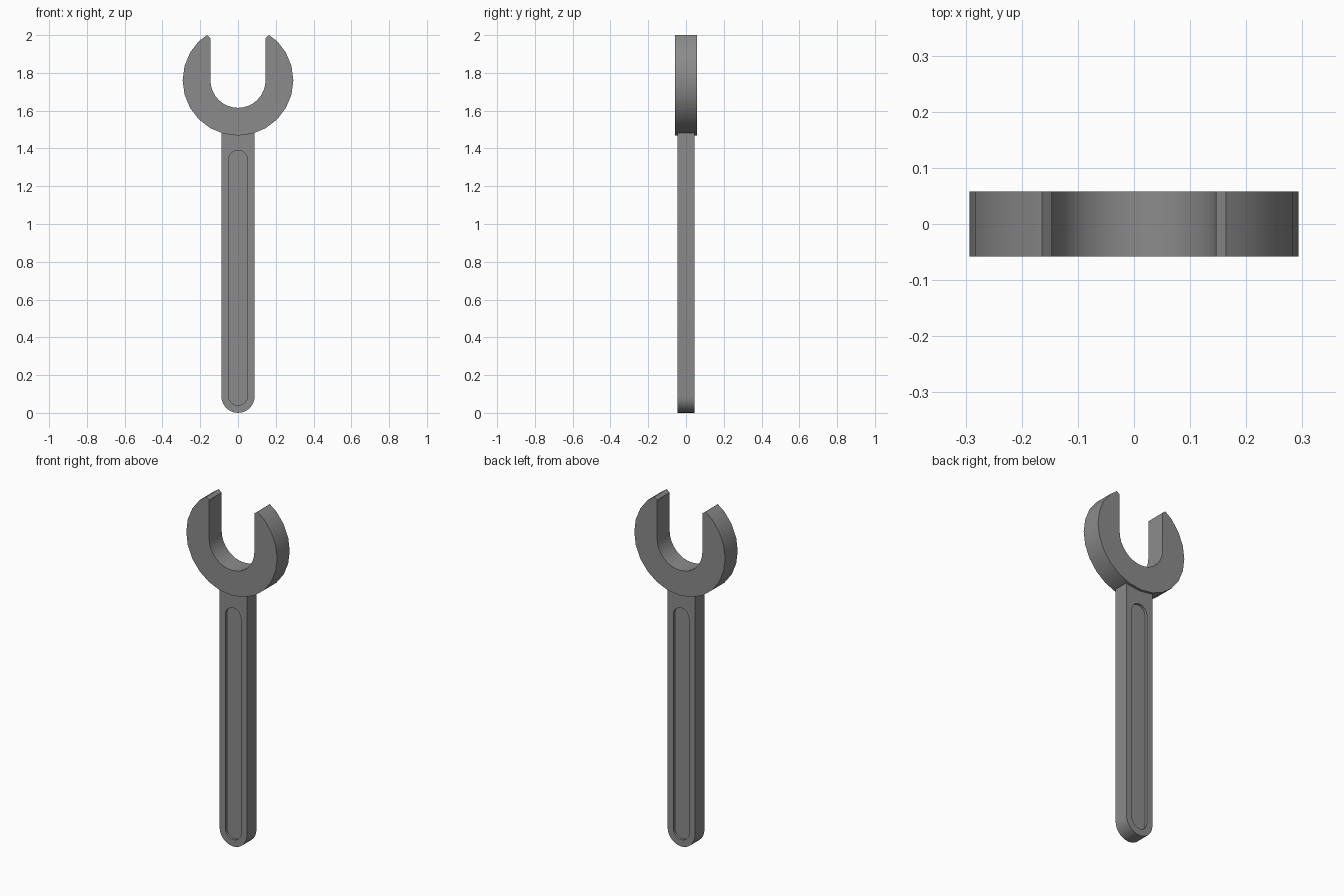
import bpy, bmesh, math

if "Cube" in bpy.data.objects:
    bpy.data.objects.remove(bpy.data.objects["Cube"])

steel = bpy.data.materials.new("dark_steel")
steel.diffuse_color = (0.26, 0.26, 0.26, 1)
steel.use_nodes = True
steel.node_tree.nodes["Principled BSDF"].inputs["Base Color"].default_value = steel.diffuse_color


def arc(cx, cz, r, a0, a1, n):
    return [(cx + r * math.cos(math.radians(a0 + (a1 - a0) * i / n)),
             cz + r * math.sin(math.radians(a0 + (a1 - a0) * i / n))) for i in range(n + 1)]


def loft(name, rings):
    """Join equal-count (x, z) outlines placed at depth y, capping both ends."""
    bm = bmesh.new()
    loops = [[bm.verts.new((x, y, z)) for x, z in pts] for y, pts in rings]
    for a, b in zip(loops, loops[1:]):
        for i in range(len(a)):
            j = (i + 1) % len(a)
            bm.faces.new((a[i], a[j], b[j], b[i]))
    bm.faces.new(loops[0])
    bm.faces.new(loops[-1])
    bmesh.ops.recalc_face_normals(bm, faces=bm.faces)
    mesh = bpy.data.meshes.new(name)
    bm.to_mesh(mesh)
    bm.free()
    mesh.materials.append(steel)
    obj = bpy.data.objects.new(name, mesh)
    bpy.context.collection.objects.link(obj)
    bpy.ops.object.select_all(action='DESELECT')
    obj.select_set(True)
    bpy.context.view_layer.objects.active = obj
    bpy.ops.object.shade_smooth_by_angle(angle=math.radians(30))
    return obj


# Open jaw head: faceted outer circle, bevelled tips, U-shaped slot
CZ = 1.761
outer = arc(0, CZ, 0.293, 135, 405, 18)
tip_r = [(0.164, 2.0), (0.146, 1.985)]
slot = arc(0, CZ, 0.146, 0, -180, 16)
tip_l = [(-x, z) for x, z in reversed(tip_r)]
head = outer + tip_r + slot + tip_l
loft("jaw_head", [(-0.058, head), (0.058, head)])

# Handle: rounded foot, square top buried in the head, recess on both faces
N = 14
W, G = 0.088, 0.05
body = arc(0, W, W, 180, 360, N) + [(W - 2 * W * i / N, 1.51) for i in range(N + 1)]
groove = arc(0, 0.04 + G, G, 180, 360, N) + arc(0, 1.39 - G, G, 0, 180, N)
T, D = 0.044, 0.014
loft("handle", [(-T + D, groove), (-T, groove), (-T, body),
                (T, body), (T, groove), (T - D, groove)])
